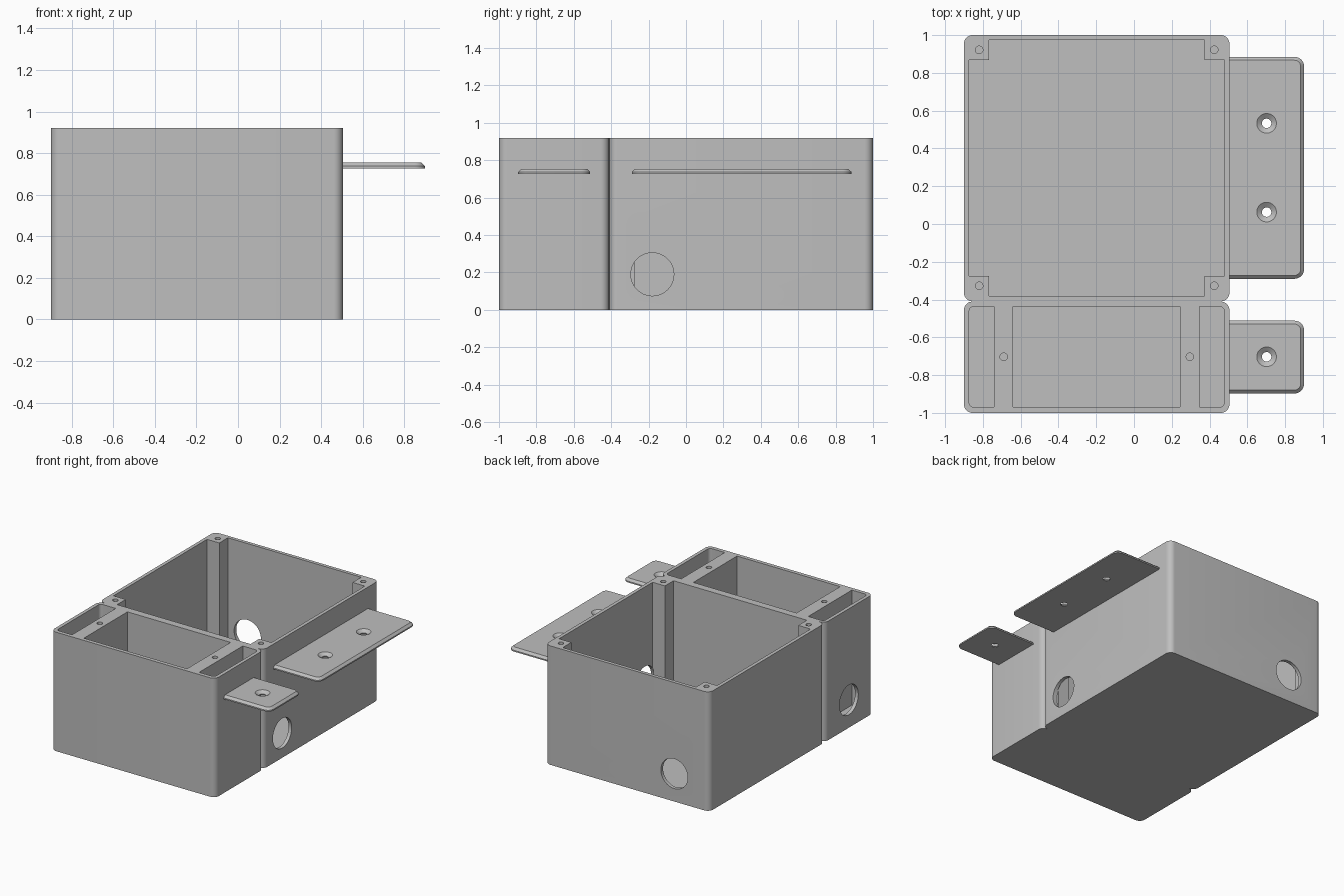
import bpy, bmesh, math
from mathutils import Vector, Matrix

if "Cube" in bpy.data.objects:
    bpy.data.objects.remove(bpy.data.objects["Cube"])

grey = bpy.data.materials.new("plain grey")
grey.diffuse_color = (0.52, 0.52, 0.52, 1)
grey.use_nodes = True
grey.node_tree.nodes["Principled BSDF"].inputs["Base Color"].default_value = grey.diffuse_color

HEIGHT, FLOOR = 0.92, 0.03


def fillet(corners, steps=8):
    """Closed 2D outline from (x, y, radius) corners."""
    out = []
    for i, (x, y, r) in enumerate(corners):
        p = Vector((x, y))
        if r == 0:
            out.append(p)
            continue
        a = (Vector(corners[i - 1][:2]) - p).normalized()
        b = (Vector(corners[(i + 1) % len(corners)][:2]) - p).normalized()
        half = a.angle(b) / 2
        centre = p + (a + b).normalized() * r / math.sin(half)
        t = r / math.tan(half)
        u, v = p + a * t - centre, p + b * t - centre
        turn = math.atan2(u.x * v.y - u.y * v.x, u.dot(v))
        for k in range(steps + 1):
            out.append(centre + Matrix.Rotation(turn * k / steps, 2) @ u)
    return out


def circle(x, y, r, n=40):
    return [Vector((x + r * math.cos(2 * math.pi * k / n),
                    y + r * math.sin(2 * math.pi * k / n))) for k in range(n)]


def loft(name, rings):
    """Solid through (outline, z) rings, capped at both ends."""
    bm = bmesh.new()
    loops = [[bm.verts.new((p.x, p.y, z)) for p in pts] for pts, z in rings]
    for lo, hi in zip(loops, loops[1:]):
        for i in range(len(lo)):
            bm.faces.new((lo[i - 1], lo[i], hi[i], hi[i - 1]))
    bm.faces.new(loops[0][::-1])
    bm.faces.new(loops[-1])
    bmesh.ops.recalc_face_normals(bm, faces=bm.faces)
    mesh = bpy.data.meshes.new(name)
    bm.to_mesh(mesh)
    bm.free()
    mesh.materials.append(grey)
    ob = bpy.data.objects.new(name, mesh)
    bpy.context.collection.objects.link(ob)
    return ob


def cut(target, cutter):
    bpy.context.view_layer.objects.active = target
    mod = target.modifiers.new("cut", 'BOOLEAN')
    mod.operation, mod.solver, mod.object = 'DIFFERENCE', 'EXACT', cutter
    bpy.ops.object.modifier_apply(modifier=mod.name)
    bpy.data.objects.remove(cutter)


def smooth(ob):
    bpy.ops.object.select_all(action='DESELECT')
    ob.select_set(True)
    bpy.context.view_layer.objects.active = ob
    bpy.ops.object.shade_smooth_by_angle(angle=math.radians(30))


# Housing: large and small box in one outline with a notch on each side
L, R, r = -0.9, 0.505, 0.045
outline = fillet([
    (L, -1, r), (R, -1, r), (R, -0.413, r), (R - 0.055, -0.41, 0), (R, -0.407, r),
    (R, 1, r), (L, 1, r), (L, -0.407, r), (L + 0.055, -0.41, 0), (L, -0.413, r)])
housing = loft("housing", [(outline, 0), (outline, HEIGHT)])


def pocket(corners):
    pts = fillet(corners, 5)
    cut(housing, loft("pocket_cutter", [(pts, FLOOR), (pts, HEIGHT + 0.1)]))


# Large cavity, leaving a square screw post in each corner
x0, x1, y0, y1, p = -0.873, 0.478, -0.38, 0.973, 0.105
pocket([(x0 + p, y0, 0), (x1 - p, y0, 0), (x1 - p, y0 + p, 0), (x1, y0 + p, 0),
        (x1, y1 - p, 0), (x1 - p, y1 - p, 0), (x1 - p, y1, 0), (x0 + p, y1, 0),
        (x0 + p, y1 - p, 0), (x0, y1 - p, 0), (x0, y0 + p, 0), (x0 + p, y0 + p, 0)])

# Three pockets of the small box: (left, right, left radius, right radius)
for a, b, ra, rb in ((x0, -0.74, 0.025, 0), (-0.64, 0.243, 0, 0), (0.347, x1, 0, 0.025)):
    pocket([(a, -0.97, ra), (b, -0.97, rb), (b, -0.437, rb), (a, -0.437, ra)])

# Screw holes in posts and partitions
for x, y in ((-0.82, 0.922), (0.425, 0.922), (-0.82, -0.327), (0.425, -0.327),
             (-0.69, -0.703), (0.296, -0.703)):
    c = circle(x, y, 0.02, 24)
    cut(housing, loft("screw_cutter", [(c, HEIGHT - 0.25), (c, HEIGHT + 0.1)]))

# Round cable openings through the right, left and back walls
for centre, axis in (((0.52, -0.18, 0.19), 'Y'), ((-0.915, -0.705, 0.215), 'Y'),
                     ((-0.6, 1.015, 0.215), 'X')):
    c = circle(0, 0, 0.115, 48)
    cutter = loft("opening_cutter", [(c, -0.05), (c, 0.05)])
    cutter.data.transform(Matrix.Translation(centre) @ Matrix.Rotation(math.pi / 2, 4, axis))
    cut(housing, cutter)
smooth(housing)


# Mounting tabs with bevelled top edge and countersunk holes
def tab(name, ya, yb, holes):
    def shape(d):
        return fillet([(0.49, ya + d, 0), (0.9 - d, ya + d, 0.05 - d),
                       (0.9 - d, yb - d, 0.05 - d), (0.49, yb - d, 0)])
    ob = loft(name, [(shape(0), 0.727), (shape(0), 0.737), (shape(0.018), 0.754)])
    for y in holes:
        cut(ob, loft("countersink_cutter", [
            (circle(0.702, y, 0.025), 0.7), (circle(0.702, y, 0.025), 0.734),
            (circle(0.702, y, 0.052), 0.754), (circle(0.702, y, 0.0547), 0.756)]))
    smooth(ob)


tab("long_mounting_tab", -0.29, 0.885, (0.063, 0.533))
tab("short_mounting_tab", -0.897, -0.512, (-0.703,))
